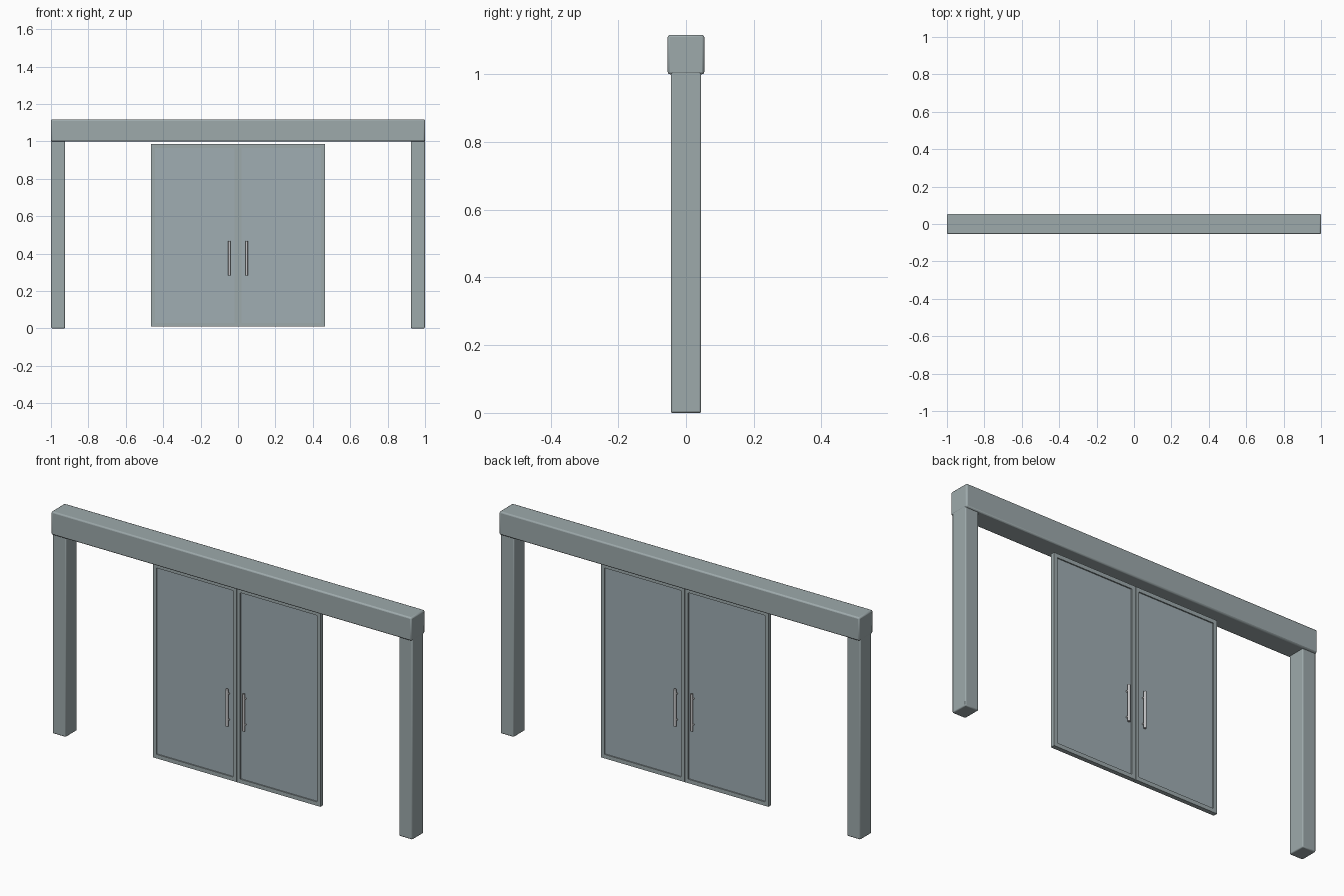
import bpy

if "Cube" in bpy.data.objects:
    bpy.data.objects.remove(bpy.data.objects["Cube"])


def material(name, r, g, b):
    m = bpy.data.materials.new(name)
    m.diffuse_color = (r, g, b, 1)
    m.use_nodes = True
    m.node_tree.nodes["Principled BSDF"].inputs["Base Color"].default_value = m.diffuse_color
    return m


METAL = material("grey_metal", 0.34, 0.40, 0.41)
GLASS = material("blue_grey_glass", 0.35, 0.42, 0.45)
STEEL = material("light_steel", 0.55, 0.55, 0.56)


def box(name, x, y, z, mat, bevel=0.0):
    """Box from (min, max) ranges, with optional rounded edges."""
    bpy.ops.mesh.primitive_cube_add(
        size=1, location=[(a + b) / 2 for a, b in (x, y, z)])
    ob = bpy.context.object
    ob.name = name
    ob.scale = [b - a for a, b in (x, y, z)]
    bpy.ops.object.transform_apply(location=False, rotation=False, scale=True)
    ob.data.materials.append(mat)
    if bevel:
        mod = ob.modifiers.new("bevel", 'BEVEL')
        mod.width = bevel
        mod.segments = 2
        bpy.ops.object.shade_smooth_by_angle()
    return ob


def rod(name, loc, radius, length, mat, along_y=False):
    bpy.ops.mesh.primitive_cylinder_add(
        vertices=16, radius=radius, depth=length, location=loc,
        rotation=(1.5708 if along_y else 0, 0, 0))
    ob = bpy.context.object
    ob.name = name
    ob.data.materials.append(mat)
    bpy.ops.object.shade_smooth_by_angle()


# Overhead beam
box("beam", (-1, 1), (-0.054, 0.054), (1.0, 1.117), METAL, 0.007)

T = 0.011   # half thickness of a door
W = 0.02    # door frame width
Z0, Z1 = 0.01, 0.985

for side, label in ((-1, "left"), (1, "right")):
    def span(a, b):
        return tuple(sorted((side * a, side * b)))

    # Side post, running up into the beam
    box(label + "_post", span(0.925, 0.999), (-0.045, 0.045), (0, 1.045), METAL, 0.005)

    # Door frame: two stiles and two rails around a recessed pane
    box(label + "_inner_stile", span(0.001, W), (-T, T), (Z0, Z1), METAL)
    box(label + "_outer_stile", span(0.465 - W, 0.465), (-T, T), (Z0, Z1), METAL)
    box(label + "_bottom_rail", span(W, 0.465 - W), (-T, T), (Z0, Z0 + W), METAL)
    box(label + "_top_rail", span(W, 0.465 - W), (-T, T), (Z1 - W, Z1), METAL)
    box(label + "_pane", span(W, 0.465 - W), (-0.005, 0.005), (Z0 + W, Z1 - W), GLASS)

    # Pull handles on both faces
    for f, face in ((-1, "front"), (1, "back")):
        x = side * 0.046
        rod(f"{label}_{face}_handle", (x, f * 0.021, 0.375), 0.0065, 0.185, STEEL)
        for z in (0.31, 0.44):
            rod(f"{label}_{face}_handle_mount", (x, f * 0.012, z), 0.004, 0.018, STEEL, True)
